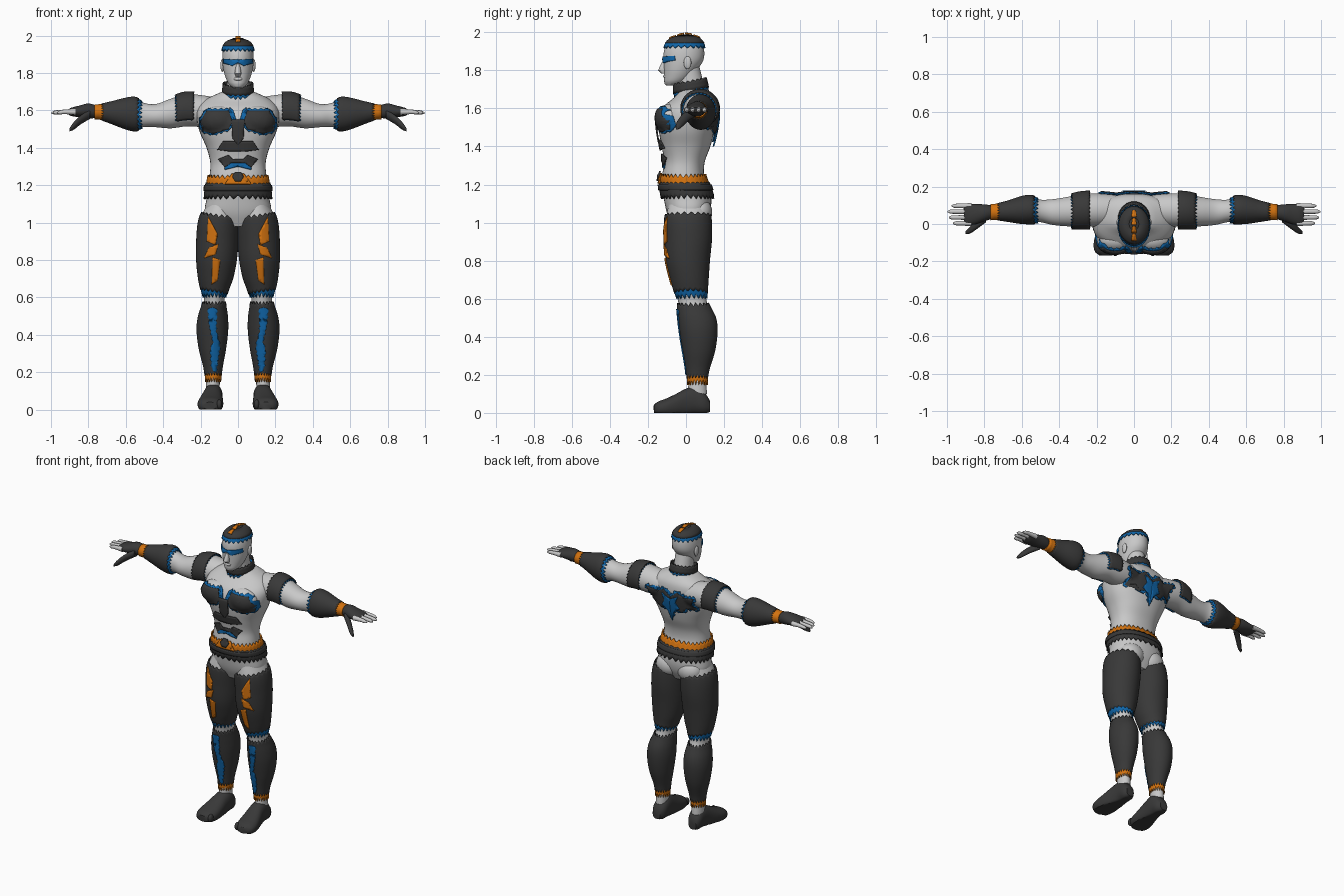
import bpy, bmesh
from math import sin, cos, pi, radians, copysign
from mathutils import Vector
from mathutils.bvhtree import BVHTree

if "Cube" in bpy.data.objects:
    bpy.data.objects.remove(bpy.data.objects["Cube"])


def material(name, rgb):
    m = bpy.data.materials.new(name)
    m.use_nodes = True
    m.diffuse_color = (*rgb, 1)
    m.node_tree.nodes["Principled BSDF"].inputs["Base Color"].default_value = (*rgb, 1)
    return m


GREY = material("pale grey", (0.58, 0.58, 0.58))
DARK = material("charcoal", (0.04, 0.04, 0.04))
BLUE = material("blue", (0.005, 0.13, 0.39))
ORANGE = material("orange", (0.65, 0.17, 0.005))
SIDES = (("left", 1), ("right", -1))
hull_verts, hull_faces = [], []      # surfaces that plates are laid on


def finish(bm, name, mat, thick=0, hull=True):
    bm.verts.index_update()
    if hull:
        base = len(hull_verts)
        hull_verts.extend(v.co.copy() for v in bm.verts)
        hull_faces.extend([base + v.index for v in f.verts] for f in bm.faces)
    mesh = bpy.data.meshes.new(name)
    bm.to_mesh(mesh)
    bm.free()
    mesh.materials.append(mat)
    mesh.shade_smooth()
    mesh.set_sharp_from_angle(angle=radians(40))
    ob = bpy.data.objects.new(name, mesh)
    bpy.context.scene.collection.objects.link(ob)
    if thick:
        mod = ob.modifiers.new("thickness", "SOLIDIFY")
        mod.thickness, mod.offset = thick, 0
    return ob


def sample(path, t):
    """Smooth blend between stations (t, centre a, centre b, radius a, radius b)."""
    i = 0
    while i < len(path) - 2 and t > path[i + 1][0]:
        i += 1
    p, q = path[i], path[i + 1]
    o, r = path[max(i - 1, 0)], path[min(i + 2, len(path) - 1)]
    h = q[0] - p[0]
    s = min(max((t - p[0]) / h, 0), 1)
    out = []
    for k in range(1, 5):
        m0, m1 = (q[k] - o[k]) / (q[0] - o[0]) * h, (r[k] - p[k]) / (r[0] - p[0]) * h
        out.append((2*s**3 - 3*s*s + 1) * p[k] + (s**3 - 2*s*s + s) * m0
                   + (3*s*s - 2*s**3) * q[k] + (s**3 - s*s) * m1)
    return out


def tube(name, path, mat, axis="z", side=1, span=None, off=0, jag=(0, 0),
         slant=(0, 0), arc=None, n=40, square=2):
    """Loft along an axis; with a span it becomes a thin, toothed shell."""
    shell = span is not None
    t0, t1 = span or (path[0][0], path[-1][0])
    rows = max(3, int((t1 - t0) / 0.014))
    a0, a1 = [radians(a) for a in (arc or (0, 360))]
    cols = n + 1 if arc else n
    bm = bmesh.new()
    grid = []
    for r in range(rows + 1):
        row = []
        for c in range(cols):
            ang = a0 + (a1 - a0) * c / n
            ca, sa = cos(ang), sin(ang)
            tooth, lean = c % 2, slant[0] * ca + slant[1] * sa
            lo, hi = t0 - jag[0] * tooth, t1 + jag[1] * tooth
            t = lo + (hi - lo) * r / rows + lean
            a, b, ra, rb = sample(path, t)
            a += (ra + off) * copysign(abs(ca) ** (2 / square), ca)
            b += (rb + off) * copysign(abs(sa) ** (2 / square), sa)
            x, y, z = {"z": (a, b, t), "x": (t, a, b), "y": (a, t, b)}[axis]
            row.append(bm.verts.new((x * side, y, max(z, 0))))
        grid.append(row)
    for r in range(rows):
        for c in range(n):
            d = (c + 1) % cols
            bm.faces.new((grid[r][c], grid[r][d], grid[r + 1][d], grid[r + 1][c]))
    if not shell:
        bm.faces.new(grid[0][::-1])
        bm.faces.new(grid[-1])
        bmesh.ops.recalc_face_normals(bm, faces=bm.faces[:])
    return finish(bm, name, mat, 0.008 if shell else 0)


def blob(name, centre, size, mat=GREY, side=1):
    bm = bmesh.new()
    bmesh.ops.create_uvsphere(bm, u_segments=24, v_segments=14, radius=1)
    for v in bm.verts:
        v.co = Vector(centre) + v.co * Vector(size)
        v.co.x *= side
    bmesh.ops.recalc_face_normals(bm, faces=bm.faces[:])
    return finish(bm, name, mat)


def grow(pts, f, teeth=0.0):
    """Scale an outline about its middle and add sharp teeth to its edges."""
    mid = sum((Vector(p) for p in pts), Vector((0, 0))) / len(pts)
    big = [mid + (Vector(p) - mid) * f for p in pts]
    out = []
    for p, q in zip(big, big[1:] + big[:1]):
        e = q - p
        k = max(1, int(e.length / 0.028))
        for i in range(k):
            out.append(p + e * (i / k))
            out.append(p + e * ((i + 0.5) / k) + Vector((e.y, -e.x)).normalized() * teeth)
    return out


def plate(name, pts, mat, toward=-1, axis="y", side=1, off=0.006):
    """Lay a flat outline onto the body from the front, back or top."""
    bm = bmesh.new()
    bm.faces.new([bm.verts.new((p[0] * side, p[1], 0)) for p in pts])
    bmesh.ops.triangulate(bm, faces=bm.faces[:])
    for k, normal in enumerate(((1, 0, 0), (0, 1, 0))):
        vals = [v.co[k] for v in bm.verts]
        for i in range(int(min(vals) / 0.016), int(max(vals) / 0.016) + 1):
            bmesh.ops.bisect_plane(bm, geom=bm.verts[:] + bm.edges[:] + bm.faces[:],
                                   plane_co=Vector(normal) * i * 0.016, plane_no=normal)
    for v in bm.verts:
        u, w = v.co.x, v.co.y
        start = Vector((u, 3 * toward, w)) if axis == "y" else Vector((u, w, 3))
        ray = Vector((0, -toward, 0)) if axis == "y" else Vector((0, 0, -1))
        hit = tree.ray_cast(start, ray)[0] or tree.find_nearest(Vector((u, 0, w)))[0]
        v.co = hit - ray * off
    finish(bm, name, mat, 0.008, hull=False)


# Body profiles
torso = [(.98, 0, .01, .09, .08), (1.05, 0, .012, .172, .112), (1.13, 0, .008, .168, .125),
         (1.2, 0, -.007, .16, .12), (1.25, 0, -.015, .152, .11), (1.32, 0, -.008, .148, .107),
         (1.4, 0, 0, .168, .128), (1.48, 0, .003, .203, .145), (1.55, 0, .007, .22, .152),
         (1.61, 0, .022, .215, .14), (1.66, 0, .045, .17, .105), (1.7, 0, .04, .085, .075)]
neck = [(1.62, 0, .035, .075, .08), (1.72, 0, .025, .06, .07), (1.82, 0, .01, .056, .06)]
head = [(1.72, 0, -.072, .025, .03), (1.735, 0, -.062, .045, .052), (1.76, 0, -.045, .06, .07),
        (1.8, 0, -.03, .074, .086), (1.85, 0, -.014, .083, .104), (1.9, 0, -.01, .083, .106),
        (1.94, 0, -.007, .074, .094), (1.968, 0, -.004, .052, .068), (1.982, 0, 0, .018, .025)]
leg = [(.1, .135, .06, .037, .05), (.2, .133, .06, .038, .048), (.33, .137, .068, .064, .076),
       (.43, .137, .066, .075, .09), (.5, .134, .058, .07, .09), (.58, .127, .035, .054, .075),
       (.64, .125, .025, .066, .08), (.7, .12, .018, .083, .09), (.8, .115, .01, .098, .105),
       (.92, .11, .012, .102, .114), (1.02, .104, .01, .096, .114), (1.1, .095, .01, .07, .1)]
foot = [(-.168, .15, .02, .035, .02), (-.15, .15, .023, .058, .035), (-.11, .148, .028, .068, .045),
        (-.06, .143, .038, .064, .058), (0, .136, .055, .054, .072), (.05, .132, .065, .05, .072),
        (.1, .133, .05, .045, .055), (.125, .135, .035, .028, .03)]
arm = [(.1, .075, 1.59, .08, .075), (.2, .075, 1.597, .088, .085), (.28, .073, 1.6, .088, .086),
       (.36, .066, 1.583, .078, .079), (.44, .064, 1.572, .068, .062), (.5, .07, 1.575, .06, .064),
       (.55, .077, 1.58, .066, .08), (.6, .075, 1.583, .062, .072), (.68, .068, 1.588, .043, .047),
       (.74, .065, 1.592, .033, .031), (.79, .063, 1.592, .036, .031)]
hand = [(.76, .063, 1.593, .036, .034), (.8, .06, 1.597, .045, .04), (.85, .052, 1.594, .054, .031),
        (.895, .05, 1.592, .055, .021), (.91, .05, 1.592, .05, .012)]
thumb = [(.79, .035, 1.58, .025, .025), (.84, -.005, 1.55, .022, .024),
         (.88, -.035, 1.515, .018, .02), (.9, -.046, 1.497, .008, .009)]

# Torso, neck and head
tube("torso", torso, GREY, square=2.3)
tube("neck", neck, GREY)
tube("head", head, GREY)
tube("nose", [(1.782, 0, -.115, .012, .012), (1.796, 0, -.122, .018, .024),
              (1.845, 0, -.113, .009, .012)], GREY, n=16)
blob("lips", (0, -.107, 1.768), (.025, .013, .01))
blob("chin", (0, -.094, 1.737), (.026, .02, .018))
for label, s in SIDES:
    blob(label + "_ear", (.084, .008, 1.84), (.01, .02, .034), side=s)
    blob(label + "_pectoral", (.1, -.085, 1.55), (.1, .066, .075), side=s)
    blob(label + "_buttock", (.078, .07, 1.055), (.085, .068, .075), side=s)

# Cap, collar and belt
tube("cap", head, DARK, span=(1.942, 1.982), off=.007)
tube("cap_trim", head, BLUE, span=(1.93, 1.946), off=.005, jag=(.014, 0))
blob("cap_crown", (0, 0, 1.977), (.035, .04, .011), DARK)
tube("collar", neck, DARK, span=(1.7, 1.738), off=.02, jag=(.008, .01), slant=(0, .016))
tube("collar_trim", neck, BLUE, span=(1.69, 1.71), off=.016, jag=(.018, 0), slant=(0, .016))
tube("belt_trim", torso, ORANGE, span=(1.19, 1.235), off=.008, jag=(0, .02), square=2.3, n=64)
tube("belt", torso, DARK, span=(1.145, 1.205), off=.012, jag=(.02, .008), square=2.3, n=64)
tube("belt_ridge", torso, DARK, span=(1.17, 1.2), off=.018, square=2.3)

for label, s in SIDES:
    # Arms, bracers and hands
    def on_arm(part, mat, span, off, path=arm, **kw):
        tube(label + part, path, mat, "x", s, span, off, **kw)
    on_arm("_arm", GREY, None, 0)
    on_arm("_shoulder_trim", BLUE, (.245, .322), .005, jag=(.01, .015), arc=(-34, 214))
    on_arm("_shoulder_pad", DARK, (.24, .325), .011, jag=(.006, .008), arc=(-30, 210))
    on_arm("_bracer_trim", BLUE, (.53, .56), .004, jag=(.018, 0))
    on_arm("_bracer", DARK, (.54, .715), .009, jag=(.01, .014))
    on_arm("_wristband", ORANGE, (.715, .768), .006, jag=(.012, 0))
    on_arm("_glove", DARK, None, 0, hand, n=24)
    on_arm("_thumb", DARK, None, 0, thumb, n=16)
    for i, tip in enumerate((.968, .99, .997, .975)):
        y = .004 + .031 * i
        bone = [(.87, y, 1.592, .015, .016), (.93, y, 1.592, .012, .012),
                (tip - .01, y, 1.588, .01, .01), (tip, y, 1.586, .004, .004)]
        on_arm(f"_finger_{i + 1}", GREY, None, 0, bone, n=12)

    # Legs, armour shells and feet
    def on_leg(part, mat, span, off, **kw):
        tube(label + part, leg, mat, "z", s, span, off, **kw)
    on_leg("_leg", GREY, None, 0)
    on_leg("_knee_trim", BLUE, (.625, .66), .004, jag=(.025, 0))
    on_leg("_thigh_guard", DARK, (.64, 1.03), .007, jag=(.012, .014), slant=(.012, 0))
    on_leg("_shin_guard", DARK, (.2, .56), .006, jag=(.018, .018))
    on_leg("_ankle_trim", ORANGE, (.175, .215), .004, jag=(.028, 0))
    tube(label + "_boot", foot, DARK, "y", s, square=2.3)
    for i in range(5):
        blob(f"{label}_toe_{i + 1}", (.1 + .024 * i, -.15 + .006 * i, .028),
             (.015, .022, .026 - .002 * i), DARK, s)

tree = BVHTree.FromPolygons(hull_verts, hull_faces)

# Outlines seen from the front, the back and the top
chest = [(.03, 1.54), (.05, 1.5), (.13, 1.475), (.185, 1.49), (.2, 1.54), (.165, 1.598), (.05, 1.598)]
abs_top = [(-.04, 1.38), (.04, 1.38), (.11, 1.39), (.08, 1.435), (-.08, 1.435), (-.11, 1.39)]
abs_low = [(-.035, 1.32), (.035, 1.32), (.07, 1.295), (.105, 1.34), (.05, 1.362), (.03, 1.34),
           (-.03, 1.34), (-.05, 1.362), (-.105, 1.34), (-.07, 1.295)]
bar = [(-.03, 1.45), (0, 1.415), (.03, 1.45), (.035, 1.55), (-.035, 1.55)]
wing = [(0, 1.43), (.03, 1.49), (.08, 1.475), (.11, 1.51), (.17, 1.5), (.15, 1.545),
        (.18, 1.6), (.1, 1.585), (.05, 1.61), (0, 1.57)]
star = [(0, 1.4), (.022, 1.47), (.065, 1.5), (.04, 1.54), (.06, 1.585), (0, 1.555)]
thigh_marks = [[(.12, .88), (.165, .9), (.158, 1.03), (.11, .94)],
               [(.12, .83), (.18, .81), (.155, .865), (.105, .885)],
               [(.11, .69), (.14, .67), (.135, .815), (.095, .8)]]
shin = [(.12, .2), (.138, .22), (.145, .32), (.13, .36), (.15, .45), (.158, .54),
        (.115, .54), (.12, .42), (.1, .34)]

# Painted and layered plates
for label, s in SIDES:
    plate(label + "_chest_trim", grow(chest, 1.07, .008), BLUE, side=s)
    plate(label + "_chest_plate", chest, DARK, side=s, off=.011)
    plate(label + "_chest_point", [(.008, 1.545), (.045, 1.55), (.045, 1.615), (.025, 1.6)], BLUE, side=s)
    plate(label + "_back_trim", grow(wing, 1.06, .014), BLUE, 1, side=s)
    plate(label + "_back_plate", wing, DARK, 1, side=s, off=.011)
    plate(label + "_back_star", star, BLUE, 1, side=s, off=.016)
    for i, mark in enumerate(thigh_marks):
        plate(f"{label}_thigh_mark_{i + 1}", mark, ORANGE, side=s)
    plate(label + "_shin_mark", grow(shin, 1, .006), BLUE, side=s)
plate("breastbone_plate", bar, DARK, off=.012)
plate("breastbone_tip", [(-.03, 1.42), (0, 1.395), (.03, 1.42), (0, 1.44)], ORANGE, off=.009)
plate("upper_belly_plate", abs_top, DARK, off=.011)
plate("lower_belly_trim", [(-.07, 1.283), (0, 1.3), (.07, 1.283), (.08, 1.335), (-.08, 1.335)], BLUE)
plate("lower_belly_plate", abs_low, DARK, off=.011)
plate("buckle_trim", [(-.07, 1.205), (.07, 1.205), (.035, 1.26), (-.035, 1.26)], ORANGE, off=.008)
plate("buckle", [(.03 * cos(i * pi / 3), 1.245 + .03 * sin(i * pi / 3)) for i in range(6)], DARK, off=.015)
plate("eye_mask", [(-.077, 1.852), (-.03, 1.838), (0, 1.855), (.03, 1.838), (.077, 1.852),
                   (.077, 1.876), (0, 1.87), (-.077, 1.876)], BLUE, off=.004)
for i in range(4):
    y = -.088 + .042 * i
    plate(f"cap_stripe_{i + 1}", [(-.014, y), (.014, y), (.008, y + .036), (-.008, y + .036)], ORANGE, axis="z")
